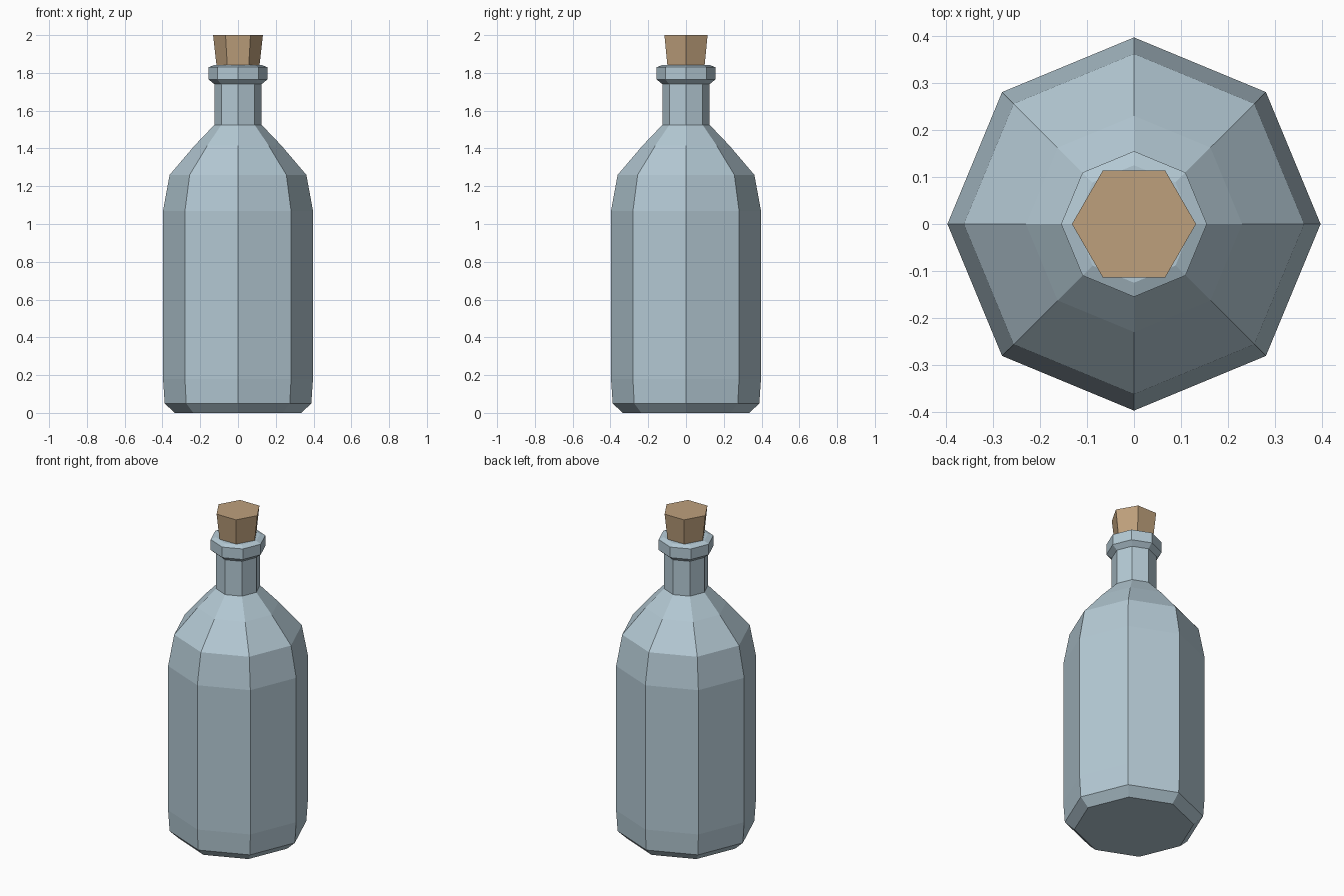
import bpy
import bmesh
from math import cos, sin, tau

cube = bpy.data.objects.get("Cube")
if cube:
    bpy.data.objects.remove(cube, do_unlink=True)


def make_material(name, color):
    mat = bpy.data.materials.new(name)
    mat.use_nodes = True
    mat.diffuse_color = (*color, 1)
    mat.node_tree.nodes["Principled BSDF"].inputs["Base Color"].default_value = (*color, 1)
    return mat


def lathe(name, profile, sides, mat):
    """Turn a (radius, height) profile into a closed, flat-faced solid."""
    bm = bmesh.new()
    rings = [[bm.verts.new((r * cos(tau * i / sides), r * sin(tau * i / sides), z))
              for i in range(sides)] for r, z in profile]
    for low, high in zip(rings, rings[1:]):
        for i in range(sides):
            j = (i + 1) % sides
            bm.faces.new((low[i], low[j], high[j], high[i]))
    bm.faces.new(rings[0][::-1])
    bm.faces.new(rings[-1])
    mesh = bpy.data.meshes.new(name)
    bm.to_mesh(mesh)
    bm.free()
    mesh.materials.append(mat)
    obj = bpy.data.objects.new(name, mesh)
    bpy.context.collection.objects.link(obj)
    return obj


glass = make_material("pale blue glass", (0.456, 0.584, 0.658))
cork = make_material("tan cork", (0.515, 0.352, 0.202))

# Eight-sided body, shoulder, neck and lip
lathe("bottle", [
    (0.335, 0), (0.388, 0.05), (0.397, 0.18), (0.397, 1.07),
    (0.362, 1.26), (0.23, 1.415), (0.125, 1.525), (0.125, 1.74),
    (0.155, 1.765), (0.155, 1.83), (0.125, 1.842),
], 8, glass)

# Six-sided tapered stopper, seated in the neck
lathe("stopper", [(0.098, 1.7), (0.132, 2)], 6, cork)
